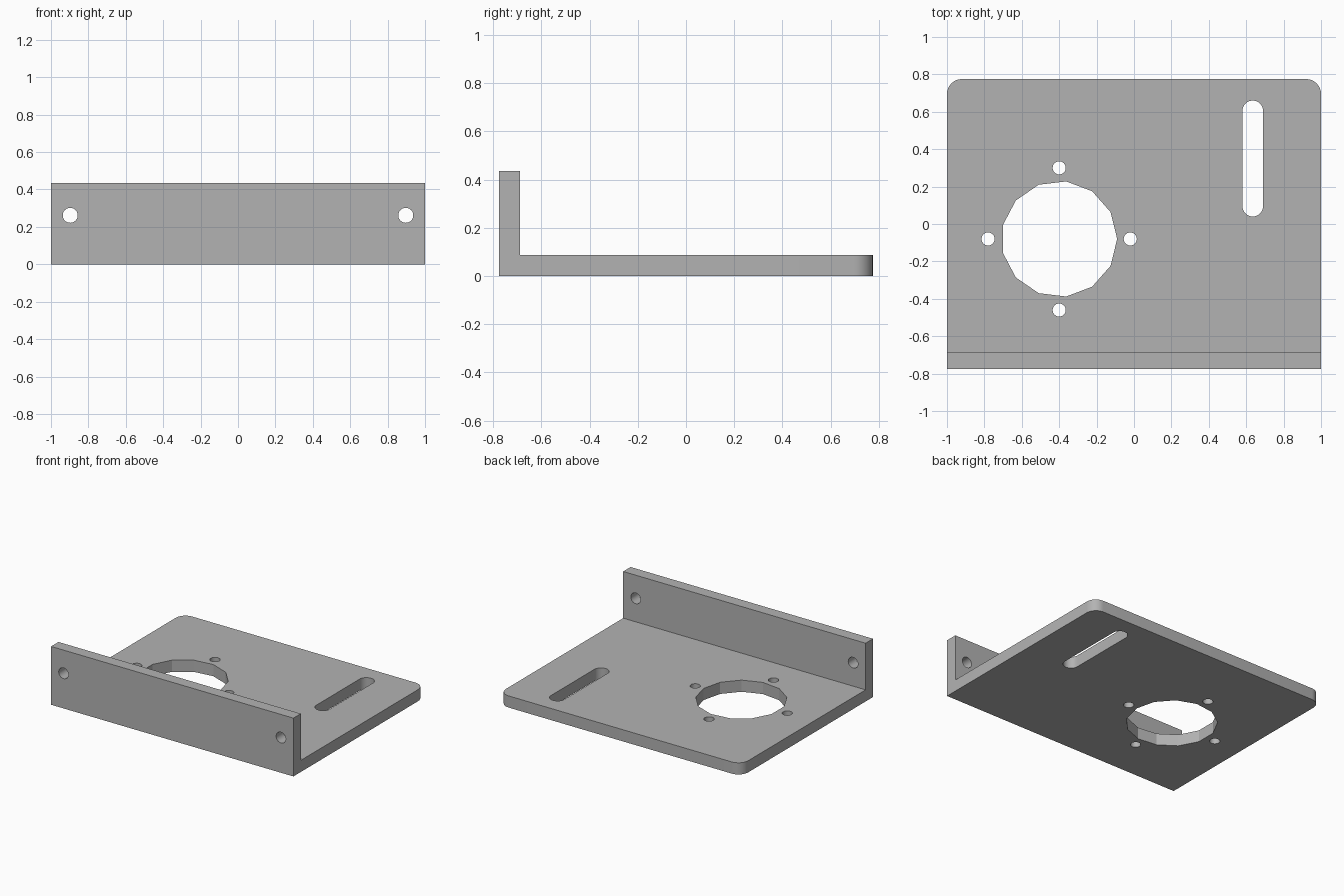
import bpy, bmesh, math
from mathutils import Matrix, Vector

cube = bpy.data.objects.get("Cube")
if cube:
    bpy.data.objects.remove(cube, do_unlink=True)

HALF_X, HALF_Y = 1.0, 0.775      # footprint
THICK, HEIGHT = 0.087, 0.435     # sheet thickness, flange height
HOLE_X, HOLE_Y = -0.40, -0.08    # large opening centre

grey = bpy.data.materials.new("plain grey")
grey.use_nodes = True
colour = (0.45, 0.45, 0.45, 1)
grey.diffuse_color = colour
grey.node_tree.nodes["Principled BSDF"].inputs["Base Color"].default_value = colour


def make_object(name, bm):
    bmesh.ops.recalc_face_normals(bm, faces=bm.faces[:])
    mesh = bpy.data.meshes.new(name)
    bm.to_mesh(mesh)
    bm.free()
    mesh.materials.append(grey)
    obj = bpy.data.objects.new(name, mesh)
    bpy.context.collection.objects.link(obj)
    return obj


def extrude_outline(name, points, direction):
    bm = bmesh.new()
    face = bm.faces.new([bm.verts.new(p) for p in points])
    new = bmesh.ops.extrude_face_region(bm, geom=[face])["geom"]
    bmesh.ops.translate(bm, vec=direction,
                        verts=[v for v in new if isinstance(v, bmesh.types.BMVert)])
    return make_object(name, bm)


def circle(cx, cy, radius, sides, start=0.0, sweep=math.tau):
    steps = sides if sweep == math.tau else sides - 1
    return [(cx + radius * math.cos(start + sweep * i / steps),
             cy + radius * math.sin(start + sweep * i / steps)) for i in range(sides)]


def cut(target, outline, axis="Z"):
    # Punch an outline through the plate (Z) or the flange (Y)
    if axis == "Z":
        points, depth = [(x, y, -0.1) for x, y in outline], Vector((0, 0, 0.3))
    else:
        points, depth = [(x, -HALF_Y - 0.1, z) for x, z in outline], Vector((0, 0.3, 0))
    cutter = extrude_outline("hole_cutter", points, depth)
    cutter.hide_render = True
    mod = target.modifiers.new("hole", "BOOLEAN")
    mod.operation, mod.solver, mod.object = "DIFFERENCE", "EXACT", cutter
    bpy.context.view_layer.objects.active = target
    bpy.ops.object.modifier_apply(modifier=mod.name)
    bpy.data.objects.remove(cutter, do_unlink=True)


# L-shaped bracket: base plate with an upright front flange
inner = -HALF_Y + THICK
profile = [(-HALF_Y, 0), (HALF_Y, 0), (HALF_Y, THICK),
           (inner, THICK), (inner, HEIGHT), (-HALF_Y, HEIGHT)]
bracket = extrude_outline("mounting_bracket", [(-HALF_X, y, z) for y, z in profile],
                          Vector((2 * HALF_X, 0, 0)))

# Rounded rear corners
bm = bmesh.new()
bm.from_mesh(bracket.data)
corners = [e for e in bm.edges
           if all(v.co.y > HALF_Y - 0.01 for v in e.verts)
           and abs(e.verts[0].co.z - e.verts[1].co.z) > 0.01]
bmesh.ops.bevel(bm, geom=corners, offset=0.08, segments=8, profile=0.5, affect="EDGES")
bm.to_mesh(bracket.data)
bm.free()

# Large faceted opening and its four screw holes
cut(bracket, circle(HOLE_X, HOLE_Y, 0.31, 13))
for x, y in circle(HOLE_X, HOLE_Y, 0.38, 4):
    cut(bracket, circle(x, y, 0.035, 32))

# Long adjustment slot
slot = (circle(0.635, 0.605, 0.055, 17, 0, math.pi)
        + circle(0.635, 0.095, 0.055, 17, math.pi, math.pi))
cut(bracket, slot)

# Flange mounting holes
for side in (-1, 1):
    cut(bracket, circle(side * 0.897, 0.262, 0.04, 32), "Y")

# Smooth the round walls, keep the facets and plate edges sharp
bpy.ops.object.select_all(action="DESELECT")
bracket.select_set(True)
bpy.context.view_layer.objects.active = bracket
bpy.ops.object.shade_smooth_by_angle(angle=math.radians(25))
